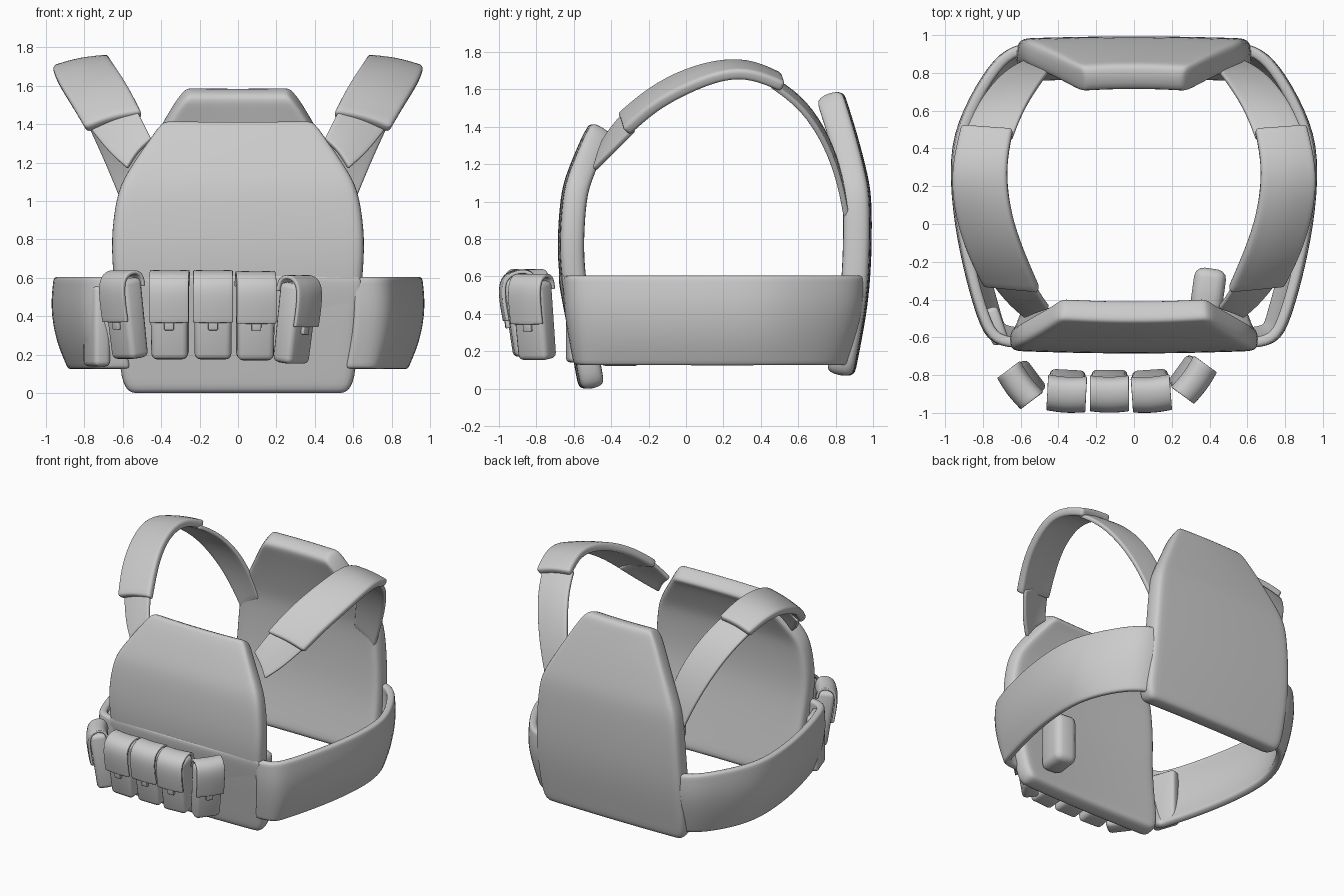
import bpy, bmesh
from math import radians
from mathutils import Matrix, Vector

if "Cube" in bpy.data.objects:
    bpy.data.objects.remove(bpy.data.objects["Cube"])

fabric = bpy.data.materials.new("grey_fabric")
fabric.use_nodes = True
GREY = (0.6, 0.6, 0.6, 1)
fabric.diffuse_color = GREY
fabric.node_tree.nodes["Principled BSDF"].inputs["Base Color"].default_value = GREY


def finish(name, bm, place):
    bmesh.ops.recalc_face_normals(bm, faces=bm.faces)
    mesh = bpy.data.meshes.new(name)
    bm.to_mesh(mesh)
    bm.free()
    mesh.materials.append(fabric)
    for face in mesh.polygons:
        face.use_smooth = True
    obj = bpy.data.objects.new(name, mesh)
    obj.matrix_world = place
    bpy.context.collection.objects.link(obj)
    return obj


def soften(obj, width):
    mod = obj.modifiers.new("soft_edges", "BEVEL")
    mod.width, mod.segments, mod.limit_method = width, 3, "ANGLE"
    mod.angle_limit = radians(45)


def smooth(obj):
    sub = obj.modifiers.new("smooth", "SUBSURF")
    sub.levels = sub.render_levels = 2
    sub.boundary_smooth = "PRESERVE_CORNERS"


def pad_out(obj, thick):
    solid = obj.modifiers.new("padding", "SOLIDIFY")
    solid.thickness, solid.offset = thick, 0


def grid(name, rows, place=Matrix()):
    """Surface through rows of points."""
    bm = bmesh.new()
    verts = [[bm.verts.new(p) for p in row] for row in rows]
    for a, b in zip(verts, verts[1:]):
        for i in range(len(a) - 1):
            bm.faces.new((a[i], a[i + 1], b[i + 1], b[i]))
    return finish(name, bm, place)


def sheet(name, rows, thick, bevel, place=Matrix(), mirror=False):
    """Thin padded strip with neat edges."""
    obj = grid(name, rows, place)
    smooth(obj)
    pad_out(obj, thick)
    soften(obj, bevel)
    if mirror:
        obj.modifiers.new("other_side", "MIRROR")


def pillow(name, profile, bow, thick):
    """Plump plate from (height, half width, depth), bowed across the body."""
    cols = (-1, -0.9, -0.45, 0, 0.45, 0.9, 1)
    obj = grid(name, [[(u * w, y + bow * u * u, z) for u in cols] for z, w, y in profile])
    pad_out(obj, thick)
    smooth(obj)


def box(name, low, high, bevel, place, taper=1.0):
    low, high = Vector(low), Vector(high)
    bm = bmesh.new()
    bmesh.ops.create_cube(bm, size=1)
    for v in bm.verts:
        s = taper if v.co.z < 0 else 1
        v.co = (low + high) / 2 + Vector((v.co.x * s, v.co.y * s, v.co.z)) * (high - low)
    soften(finish(name, bm, place), bevel)


def stand(x, y, z, turn):
    return Matrix.Translation((x, y, z)) @ Matrix.Rotation(radians(turn), 4, "Z")


# Front and back plate bags
front = [(0.0, 0.56, -0.51), (0.06, 0.615, -0.52), (0.3, 0.625, -0.565), (0.6, 0.65, -0.618),
         (0.8, 0.665, -0.625), (1.03, 0.635, -0.608), (1.13, 0.59, -0.58), (1.32, 0.45, -0.5),
         (1.36, 0.42, -0.475), (1.395, 0.38, -0.455)]
pillow("front_plate", front, 0.015, 0.13)
back = [(0.07, 0.57, 0.83), (0.13, 0.62, 0.84), (0.35, 0.625, 0.885), (0.6, 0.625, 0.92),
        (1.0, 0.6, 0.925), (1.12, 0.555, 0.905), (1.35, 0.42, 0.845), (1.52, 0.32, 0.79),
        (1.58, 0.26, 0.772)]
pillow("back_plate", back, -0.012, 0.145)

# Front flap that carries the pouches
flap = [(0.1, 0.6, -0.578), (0.3, 0.615, -0.615), (0.5, 0.64, -0.655), (0.62, 0.65, -0.675)]
pillow("front_flap", flap, 0.02, 0.03)

# Waist band, leaning inward at its lower edge, tucked into the plates
path = [(0.6, -0.63), (0.745, -0.62), (0.8, -0.5), (0.86, -0.3), (0.925, 0.0), (0.95, 0.3),
        (0.92, 0.52), (0.77, 0.8), (0.66, 0.915), (0.54, 0.935)]
waist = []
for x, y in path:
    edge = abs(y) > 0.55
    lean = 0.04 if edge else 0.085
    tuck = -0.09 * y if edge else 0
    waist.append([(x - lean, y + tuck, 0.13), (x - lean / 4, y + tuck / 2, 0.27),
                  (x + 0.01, y, 0.45), (x - 0.01, y, 0.605)])
sheet("waist_band", waist, 0.055, 0.02, mirror=True)

# Thick closure inside the right end of the band, and a pouch behind the front plate
box("band_closure", (-0.045, -0.1, 0.14), (0.045, 0.1, 0.56), 0.025, stand(-0.735, -0.54, 0, 19))
box("inner_pouch", (-0.085, -0.13, 0.12), (0.085, 0.105, 0.5), 0.05, stand(0.395, -0.34, 0, -8))


def strap_rows(edges):
    """Inner edge, middle and outer edge of a shoulder strap."""
    rows = []
    for a, b in edges:
        a, b = Vector(a), Vector(b)
        rows.append([a, (a + b) / 2 + Vector((0.01, 0, 0.015)), b])
    return rows


# Shoulder straps and their pads
strap_front = [((0.45, -0.44, 1.32), (0.575, -0.49, 1.17)), ((0.49, -0.39, 1.4), (0.67, -0.41, 1.25)),
               ((0.54, -0.3, 1.5), (0.77, -0.28, 1.38))]
strap_back = [((0.645, 0.45, 1.66), (0.9, 0.46, 1.62)), ((0.59, 0.6, 1.57), (0.83, 0.63, 1.5)),
              ((0.51, 0.73, 1.4), (0.73, 0.76, 1.29)), ((0.45, 0.81, 1.2), (0.64, 0.83, 1.08)),
              ((0.41, 0.85, 1.02), (0.57, 0.86, 0.9))]
pad = [((0.5, -0.35, 1.45), (0.79, -0.32, 1.37)), ((0.57, -0.19, 1.59), (0.865, -0.18, 1.5)),
       ((0.64, 0.0, 1.69), (0.93, 0.0, 1.6)), ((0.675, 0.2, 1.74), (0.965, 0.2, 1.68)),
       ((0.67, 0.36, 1.73), (0.95, 0.36, 1.68)), ((0.64, 0.5, 1.66), (0.91, 0.52, 1.61))]
sheet("front_strap", strap_rows(strap_front), 0.03, 0.01, mirror=True)
sheet("back_strap", strap_rows(strap_back), 0.03, 0.01, mirror=True)
sheet("shoulder_pad", strap_rows(pad), 0.06, 0.02, mirror=True)

# Five pouches leaning outward at the top, each with a wrapped lid and pull tab
lid = [(0.085, 0.14), (0.08, 0.2), (0.03, 0.225), (-0.05, 0.215), (-0.09, 0.16), (-0.095, 0.06),
       (-0.09, -0.03)]
spots = [(-0.585, -0.84, -53, 0.41, 0.78), (-0.355, -0.875, -3, 0.41, 1), (-0.13, -0.875, 0, 0.41, 1),
         (0.09, -0.875, 4, 0.405, 1), (0.3, -0.812, 54, 0.385, 0.78)]
for n, (x, y, turn, z, deep) in enumerate(spots, 1):
    place = stand(x, y, z, turn) @ Matrix.Rotation(radians(8), 4, "X")
    box(f"pouch_body_{n}", (-0.1, -0.08 * deep, -0.23), (0.1, 0.08 * deep, 0.19), 0.03, place, 0.95)
    rows = [[(-0.103, a * deep, b), (0, a * deep - 0.012, b), (0.103, a * deep, b)] for a, b in lid]
    sheet(f"pouch_lid_{n}", rows, 0.02, 0.006, place)
    box(f"pouch_tab_{n}", (-0.025, -0.1 * deep, -0.07), (0.025, -0.07 * deep, -0.02), 0.005, place)
